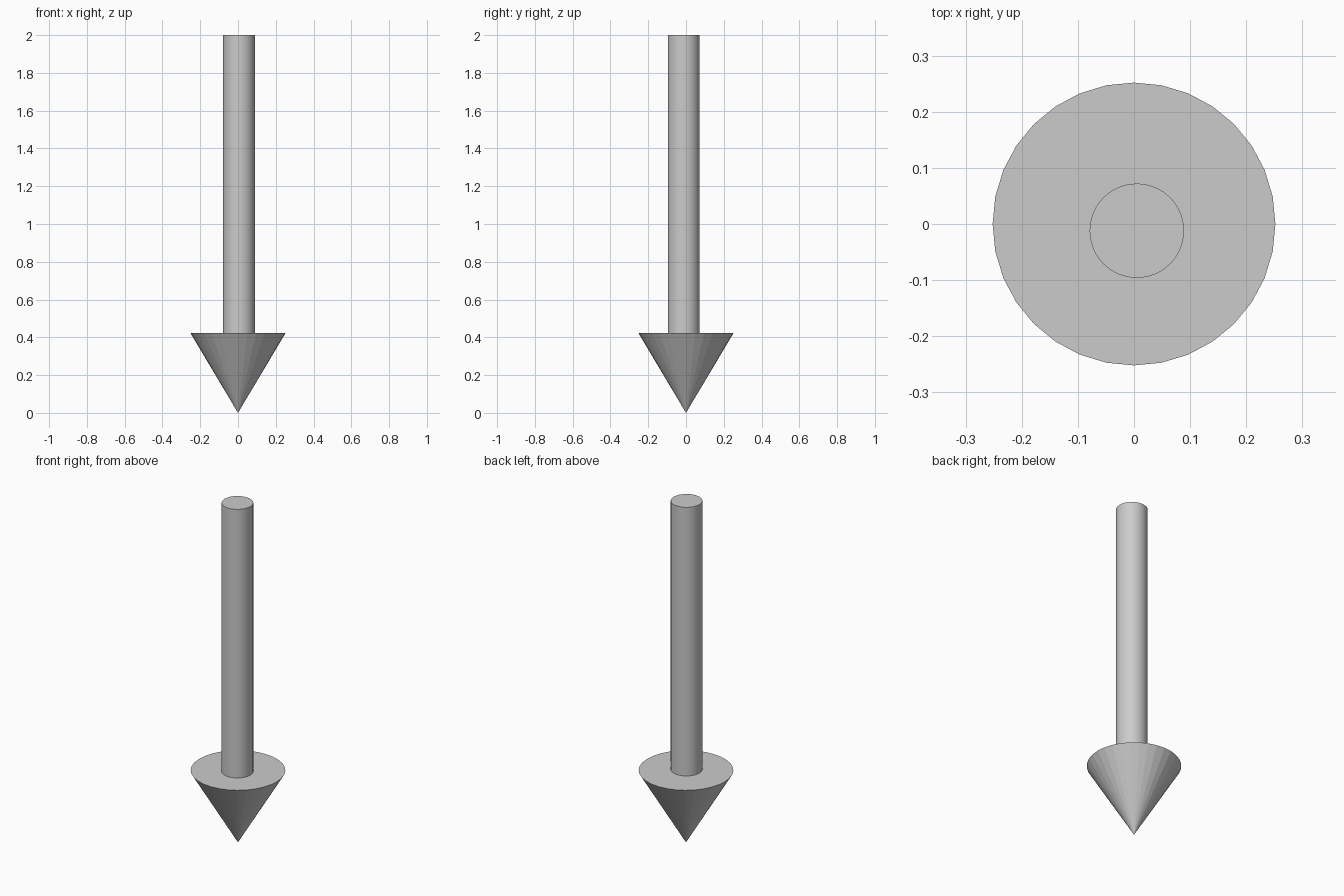
import bpy
import math

if "Cube" in bpy.data.objects:
    bpy.data.objects.remove(bpy.data.objects["Cube"])

HEAD_TOP = 0.423
TOP = 2.0

# Faceted arrow head, point down on the ground
bpy.ops.mesh.primitive_cone_add(vertices=32, radius1=0.252, radius2=0, depth=HEAD_TOP,
                                location=(0, 0, HEAD_TOP / 2), rotation=(math.pi, 0, 0))
bpy.context.object.name = "arrow_head"

# Smooth round shaft, slightly off the head's axis
bpy.ops.mesh.primitive_cylinder_add(vertices=64, radius=0.084, depth=TOP - HEAD_TOP,
                                    location=(0.005, -0.012, (TOP + HEAD_TOP) / 2))
bpy.context.object.name = "shaft"
bpy.ops.object.shade_smooth_by_angle(angle=math.radians(30))
